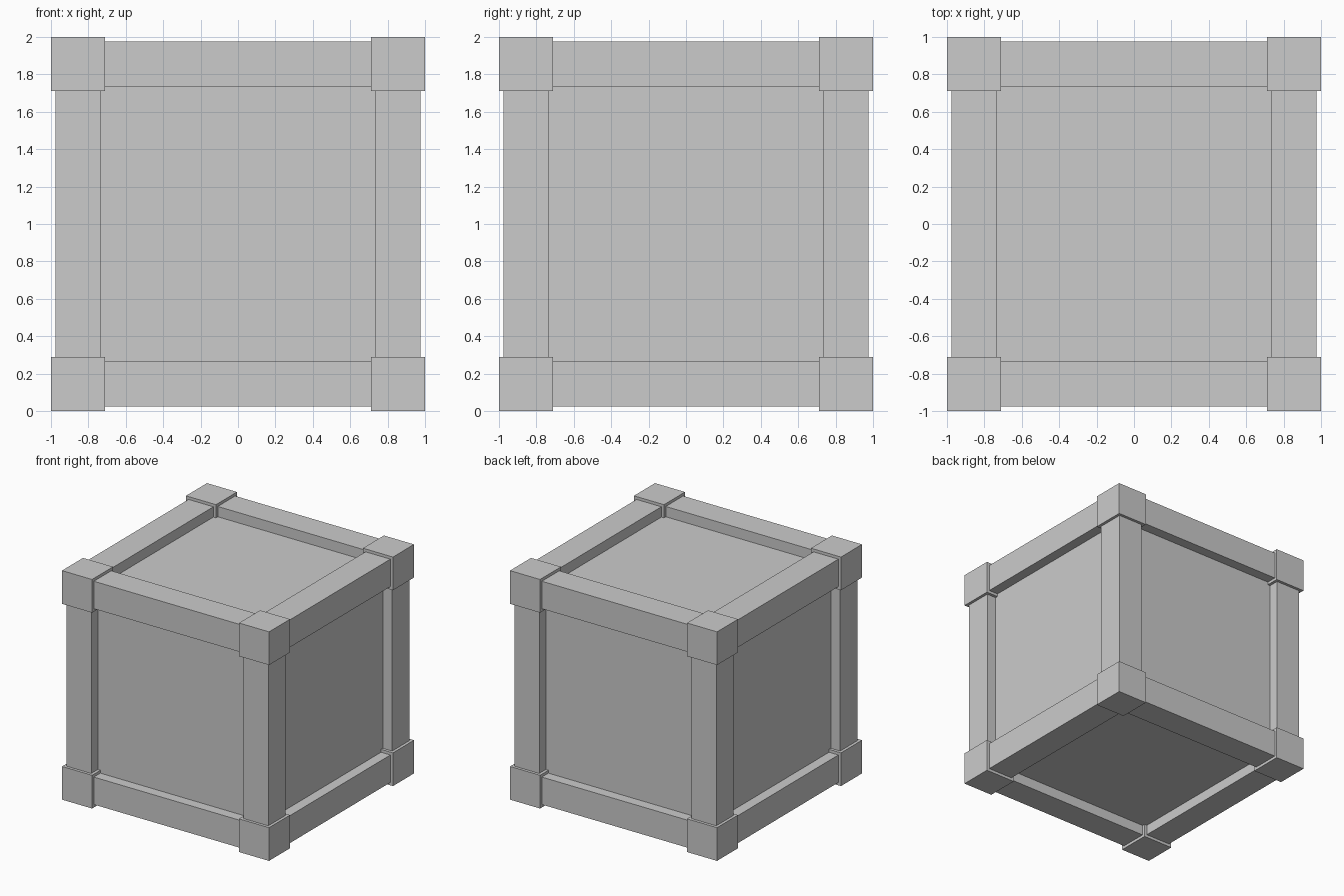
import bpy
from itertools import product

if "Cube" in bpy.data.objects:
    bpy.data.objects.remove(bpy.data.objects["Cube"])

OUT = 1.0        # outer half size of the corner blocks
BLOCK = 0.29     # corner block edge
BEAM = 0.24      # beam thickness
BEAM_OUT = 0.975 # outer half size of the beams
PANEL = 0.885    # half size of the recessed core


def box(name, centre, size):
    bpy.ops.mesh.primitive_cube_add(size=1, location=(centre[0], centre[1], centre[2] + OUT))
    ob = bpy.context.object
    ob.name = name
    ob.scale = size
    bpy.ops.object.transform_apply(location=False, rotation=False, scale=True)
    return ob


# Recessed panels on all six sides
box("crate_panels", (0, 0, 0), (2 * PANEL,) * 3)

# Corner blocks
c = OUT - BLOCK / 2
for signs in product((-1, 1), repeat=3):
    box("corner_block", [s * c for s in signs], (BLOCK,) * 3)

# Edge beams running between the blocks along each axis
b = BEAM_OUT - BEAM / 2
for axis, name in enumerate(("width_beam", "depth_beam", "upright_beam")):
    for s, t in product((-1, 1), repeat=2):
        centre = [s * b, t * b]
        centre.insert(axis, 0)
        size = [BEAM, BEAM]
        size.insert(axis, 2 * (OUT - BLOCK))
        box(name, centre, size)
